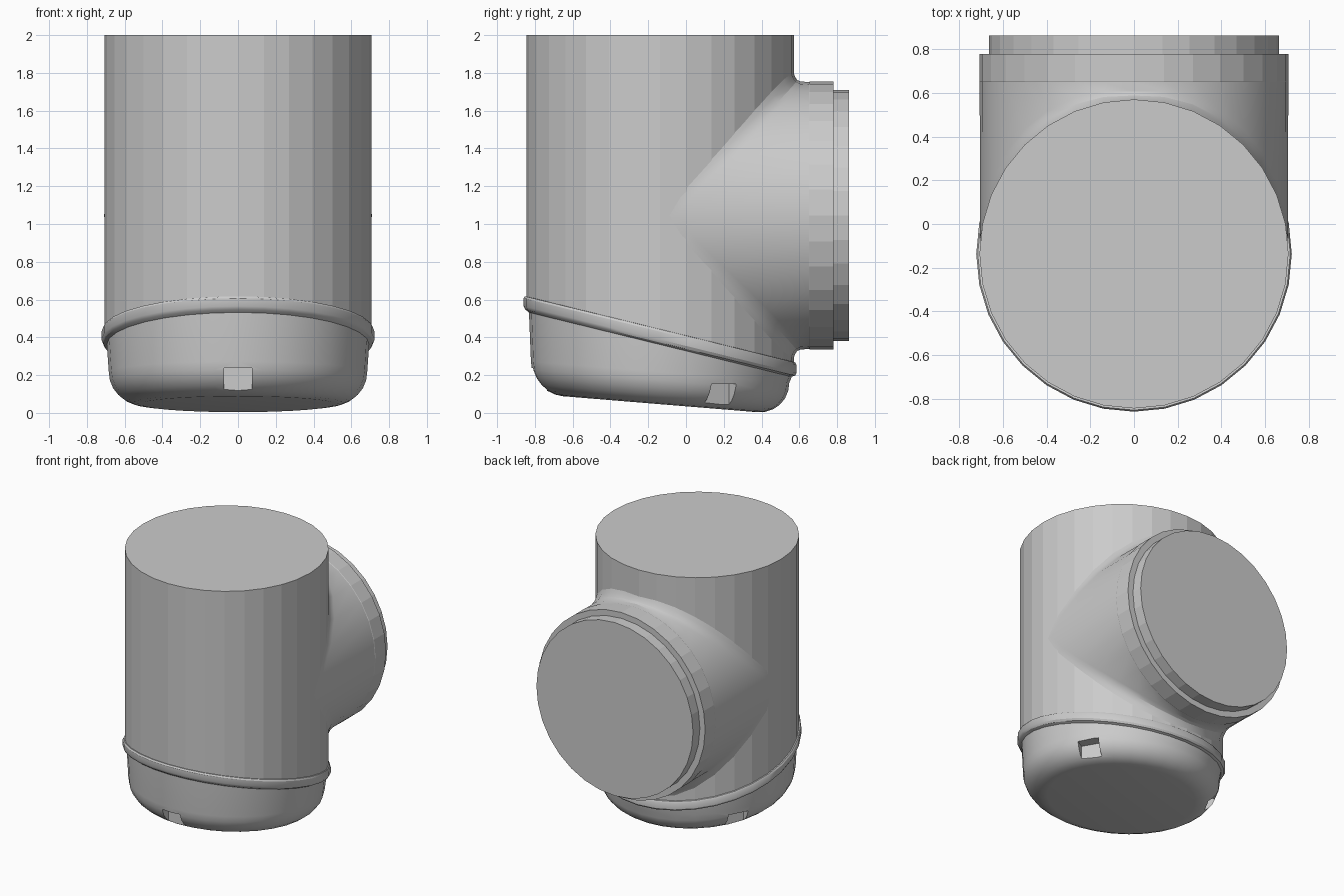
import bpy, bmesh
from math import sin, cos, pi, sqrt, radians
from mathutils import Matrix, Vector

if "Cube" in bpy.data.objects:
    bpy.data.objects.remove(bpy.data.objects["Cube"])

SEG = 32
YC, R = -0.137, 0.708          # upright tube axis and radius
ZC, RB = 1.045, 0.709          # side branch axis and radius


def rim_z(y):
    return 0.408 - 0.245 * (y - YC)


def base_z(y):
    return 0.046 - 0.082 * (y - YC)


def loft(name, rings, cap_start=False, cap_end=False, smooth=0):
    bm = bmesh.new()
    rows = [[bm.verts.new(p) for p in ring] for ring in rings]
    for a, b in zip(rows, rows[1:]):
        for i in range(SEG):
            j = (i + 1) % SEG
            bm.faces.new((a[i], a[j], b[j], b[i]))
    if cap_start:
        bm.faces.new(rows[0])
    if cap_end:
        bm.faces.new(rows[-1])
    bmesh.ops.recalc_face_normals(bm, faces=bm.faces)
    me = bpy.data.meshes.new(name)
    bm.to_mesh(me)
    bm.free()
    ob = bpy.data.objects.new(name, me)
    bpy.context.collection.objects.link(ob)
    bpy.context.view_layer.objects.active = ob
    if smooth:
        bpy.ops.object.select_all(action='DESELECT')
        ob.select_set(True)
        bpy.ops.object.shade_smooth_by_angle(angle=radians(smooth))
    return ob


def upright(r, height):
    """Ring around the tube axis; height(y) lets the ring tilt."""
    ring = []
    for i in range(SEG):
        a = 2 * pi * i / SEG
        y = YC + r * sin(a)
        ring.append((r * cos(a), y, height(y)))
    return ring


def tilted(r, plane, dz):
    return upright(r, lambda y: plane(y) + dz)


# Upright tube with a slanted lower edge
loft("main_tube", [tilted(R, rim_z, 0), upright(R, lambda y: 2.0)], cap_end=True)

# Slanted rim band
band = [(0.700, 0.036), (0.716, 0.034), (0.723, 0.022), (0.723, -0.020),
        (0.714, -0.036), (0.684, -0.052)]
loft("rim_band", [tilted(r, rim_z, dz) for r, dz in band], smooth=30)

# Rounded lower cap
F, RC = 0.17, 0.684
rings = [tilted(0.698, rim_z, 0.0), tilted(0.694, rim_z, -0.055)]
for k in range(7):
    t = k / 6 * pi / 2
    rings.append(tilted(RC - F + F * cos(t), base_z, F - F * sin(t)))
cap = loft("bottom_cap", rings, cap_start=True, cap_end=True)

# Three grip notches, 120 degrees apart
for k in range(3):
    a = -pi / 2 + k * 2 * pi / 3
    d = Vector((cos(a), sin(a), 0))
    bm = bmesh.new()
    bmesh.ops.create_cube(bm, size=1)
    top = base_z(YC + 0.68 * d.y) + 0.135
    pos = Vector((0, YC, top - 0.1)) + d * 0.70
    m = Matrix.Translation(pos) @ Matrix.Rotation(a, 4, 'Z') @ Matrix.Diagonal((0.2, 0.15, 0.2, 1))
    bm.transform(m)
    me = bpy.data.meshes.new("notch_cutter")
    bm.to_mesh(me)
    bm.free()
    cutter = bpy.data.objects.new("notch_cutter", me)
    cutter.hide_render = True
    bpy.context.collection.objects.link(cutter)
    mod = cap.modifiers.new("notch", 'BOOLEAN')
    mod.operation, mod.solver, mod.object = 'DIFFERENCE', 'EXACT', cutter
    bpy.context.view_layer.objects.active = cap
    bpy.ops.object.modifier_apply(modifier=mod.name)
    bpy.data.objects.remove(cutter, do_unlink=True)
bpy.ops.object.select_all(action='DESELECT')
cap.select_set(True)
bpy.ops.object.shade_smooth_by_angle(angle=radians(25))


def saddle(flare, out):
    """Branch ring lying on the tube surface, widened by flare and pushed out."""
    ring = []
    for i in range(SEG):
        t = 2 * pi * i / SEG
        x = (RB - 0.003) * cos(t)
        f = flare * (1 + 0.9 * abs(sin(2 * t)))
        y = YC + sqrt(max(R * R - x * x, 0)) + out * (1 + abs(sin(2 * t)))
        ring.append((x, y, ZC + (RB + f) * sin(t)))
    return ring


def branch(r, y):
    return [(r * cos(2 * pi * i / SEG), y, ZC + r * sin(2 * pi * i / SEG)) for i in range(SEG)]


# Side branch: filleted joint, then collar, then stepped end disc
loft("side_branch", [saddle(0.055, -0.004), saddle(0.025, 0.006),
                     saddle(0.008, 0.018), saddle(0.0, 0.036), branch(RB - 0.002, 0.65)], smooth=20)
loft("branch_collar", [branch(RB - 0.002, 0.65), branch(RB, 0.655), branch(RB, 0.78),
                       branch(0.66, 0.78)])
loft("branch_end", [branch(0.664, 0.78), branch(0.664, 0.863)], cap_end=True)
